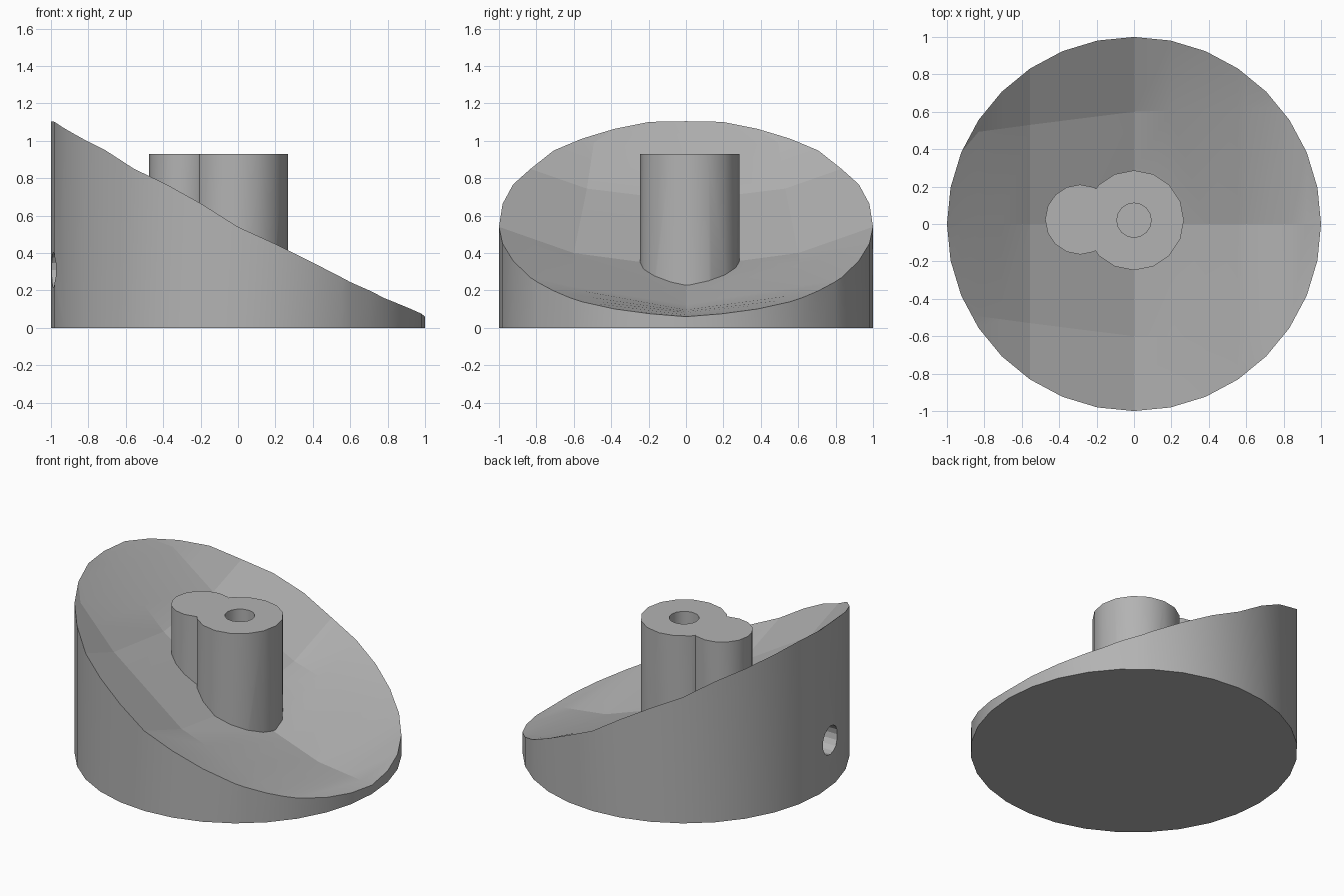
import bpy, bmesh, math
from mathutils import Matrix

cube = bpy.data.objects.get("Cube")
if cube:
    bpy.data.objects.remove(cube, do_unlink=True)

# Single grey finish
grey = bpy.data.materials.new("plain_grey")
grey.use_nodes = True
COLOUR = (0.45, 0.45, 0.45, 1)
grey.diffuse_color = COLOUR
grey.node_tree.nodes["Principled BSDF"].inputs["Base Color"].default_value = COLOUR

# Cross-sections of the sloping dish: x, centre z, fold y, fold z, outer slope
SECTIONS = [
    (-1.0, 1.105, 0.47, 1.14, 0.35),
    (-0.556, 0.68, 0.53, 0.745, 0.35),
    (0.0, 0.32, 0.60, 0.40, 0.35),
    (0.6, 0.11, 0.62, 0.21, 0.20),
    (1.0, 0.06, 0.62, 0.10, 0.20),
]
SIDES = 32


def section(x):
    for a, b in zip(SECTIONS, SECTIONS[1:]):
        if x <= b[0] + 1e-6:
            t = (x - a[0]) / (b[0] - a[0])
            return [p + (q - p) * t for p, q in zip(a[1:], b[1:])]
    return SECTIONS[-1][1:]


def rim_y(x):
    """Half width of the many-sided disc at x."""
    step = 2 * math.pi / SIDES
    k = min(int(math.acos(max(-1, min(1, x))) / step + 1e-6), SIDES // 2 - 1)
    x0, x1 = math.cos(k * step), math.cos((k + 1) * step)
    t = (x - x0) / (x1 - x0)
    return math.sin(k * step) * (1 - t) + math.sin((k + 1) * step) * t


def height(x, y):
    centre, fold_y, fold_z, slope = section(x)
    if y <= fold_y:
        return centre + (fold_z - centre) * y / fold_y
    return fold_z + slope * (y - fold_y)


def finish(name, bm):
    mesh = bpy.data.meshes.new(name)
    bm.to_mesh(mesh)
    bm.free()
    mesh.materials.append(grey)
    obj = bpy.data.objects.new(name, mesh)
    bpy.context.collection.objects.link(obj)
    return obj


def cylinder(name, centre, radius, depth, sides, sideways=False):
    bm = bmesh.new()
    turn = Matrix.Rotation(math.pi / 2, 4, "Y") if sideways else Matrix()
    bmesh.ops.create_cone(bm, cap_ends=True, segments=sides, radius1=radius,
                          radius2=radius, depth=depth,
                          matrix=Matrix.Translation(centre) @ turn)
    return finish(name, bm)


# Base: dished slope over a round block
bm = bmesh.new()
xs = [math.cos(math.pi * 2 * k / SIDES) for k in range(SIDES // 2, -1, -1)]
xs = sorted(xs + [0.6, 0.78])
rows = []
for x in xs:
    rim = max(rim_y(x), 0)
    fold = min(section(x)[1], rim)
    rows.append([bm.verts.new((x, y, height(x, abs(y))))
                 for y in (-rim, -fold, 0, fold, rim)])
for a, b in zip(rows, rows[1:]):
    for j in range(4):
        bm.faces.new((a[j], b[j], b[j + 1], a[j + 1]))
bmesh.ops.remove_doubles(bm, verts=bm.verts, dist=1e-5)
rim_edges = [e for e in bm.edges if e.is_boundary]
walls = bmesh.ops.extrude_edge_only(bm, edges=rim_edges)["geom"]
for v in walls:
    if isinstance(v, bmesh.types.BMVert):
        v.co.z = 0
floor = [e for e in walls if isinstance(e, bmesh.types.BMEdge) and e.is_boundary]
bmesh.ops.contextual_create(bm, geom=floor)
bmesh.ops.recalc_face_normals(bm, faces=bm.faces)
base = finish("sloped_base", bm)

# Column, side lobe, vertical bore and side hole
parts = [
    (cylinder("column", (0, 0.02, 0.495), 0.267, 0.87, 16), "UNION"),
    (cylinder("side_lobe", (-0.288, 0.024, 0.5), 0.187, 0.86, 16), "UNION"),
    (cylinder("bore_cutter", (0, 0.02, 0.7), 0.092, 0.8, 16), "DIFFERENCE"),
    (cylinder("side_hole_cutter", (-0.9, -0.13, 0.31), 0.095, 0.6, 16, True), "DIFFERENCE"),
]
bpy.context.view_layer.objects.active = base
for part, operation in parts:
    # the lobe top sits level with the column top
    if part.name == "side_lobe":
        part.data.transform(Matrix.Translation((0, 0, 0)))
    part.hide_render = True
    mod = base.modifiers.new(part.name, "BOOLEAN")
    mod.operation = operation
    mod.solver = "EXACT"
    mod.object = part
    bpy.ops.object.modifier_apply(modifier=mod.name)
    bpy.data.objects.remove(part, do_unlink=True)

# Smooth round walls, crisp folds on the dish
bm = bmesh.new()
bm.from_mesh(base.data)
for f in bm.faces:
    f.smooth = True
for e in bm.edges:
    upright = all(abs(f.normal.z) < 0.05 for f in e.link_faces)
    limit = math.radians(30 if upright else 9)
    e.smooth = e.calc_face_angle(math.pi) < limit
bm.to_mesh(base.data)
bm.free()
